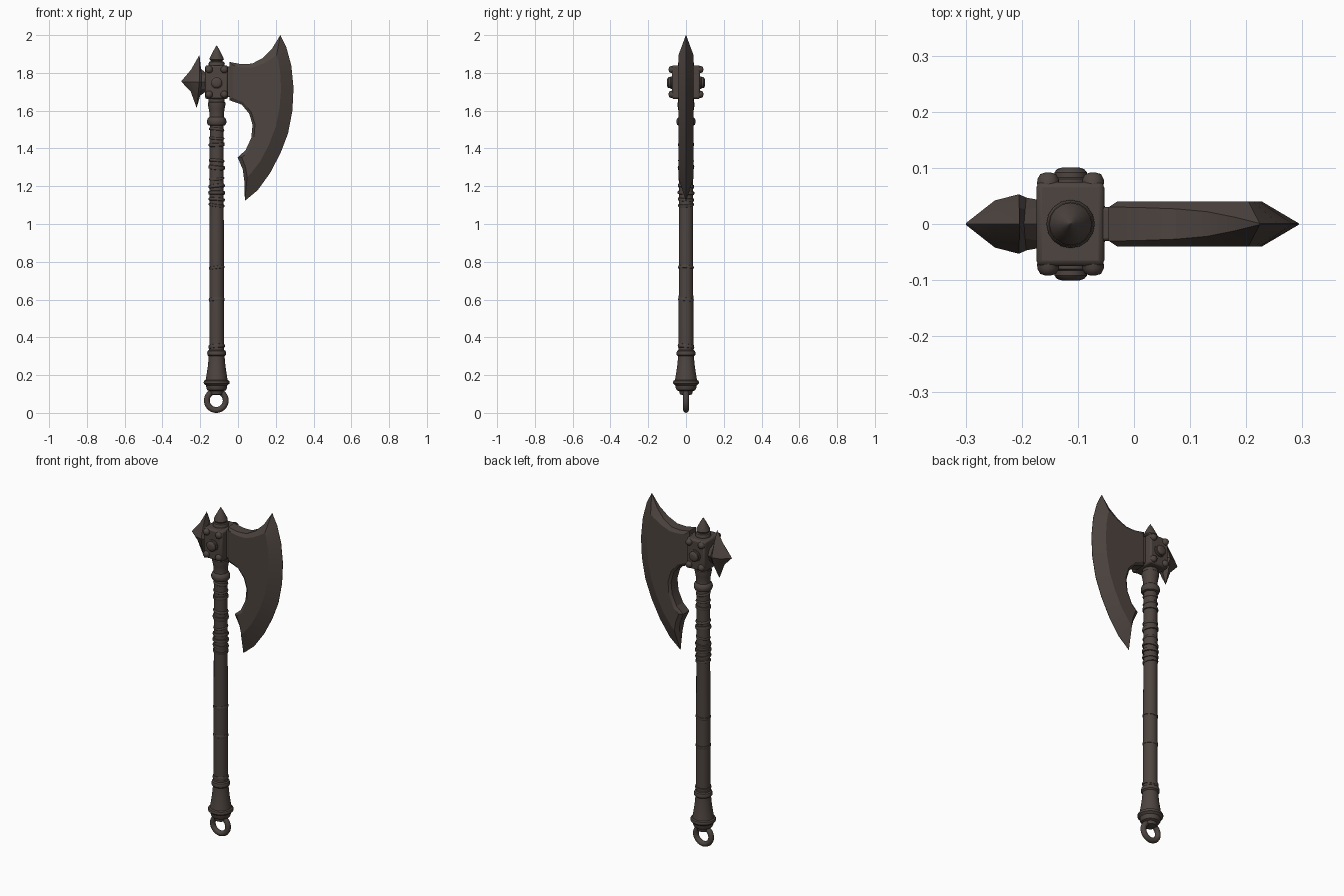
import bpy, bmesh, math, random
from mathutils import Matrix, Vector

random.seed(4)
CX = -0.113  # shaft axis

iron = bpy.data.materials.new("dark brown iron")
iron.diffuse_color = (0.075, 0.058, 0.050, 1)


def finish(name, bm, angle=35, bevel=0):
    bmesh.ops.recalc_face_normals(bm, faces=bm.faces)
    me = bpy.data.meshes.new(name)
    bm.to_mesh(me)
    bm.free()
    me.materials.append(iron)
    ob = bpy.data.objects.new(name, me)
    bpy.context.collection.objects.link(ob)
    if bevel:
        m = ob.modifiers.new("bevel", 'BEVEL')
        m.width, m.segments = bevel, 2
    bpy.ops.object.select_all(action='DESELECT')
    ob.select_set(True)
    bpy.context.view_layer.objects.active = ob
    bpy.ops.object.shade_smooth_by_angle(angle=math.radians(angle))
    return ob


def loft(bm, rings):
    """Skin a list of closed rings of points and cap both ends."""
    vs = [[bm.verts.new(p) for p in r] for r in rings]
    n = len(vs[0])
    for a, b in zip(vs, vs[1:]):
        for i in range(n):
            j = (i + 1) % n
            bm.faces.new((a[i], a[j], b[j], b[i]))
    bm.faces.new(vs[0])
    bm.faces.new(vs[-1])


def lathe(name, profile, sides=32, mat=None, angle=35):
    """Revolve (radius, height) pairs about the local z axis, then place."""
    mat = mat or Matrix.Translation((CX, 0, 0))
    bm = bmesh.new()
    loft(bm, [[mat @ Vector((r * math.cos(t), r * math.sin(t), z))
               for t in (2 * math.pi * k / sides for k in range(sides))]
              for r, z in profile])
    return finish(name, bm, angle)


def box(name, lo, hi, bevel):
    bm = bmesh.new()
    bmesh.ops.create_cube(bm, size=1)
    for v in bm.verts:
        v.co = [l + (c + 0.5) * (h - l) for c, l, h in zip(v.co, lo, hi)]
    return finish(name, bm, 40, bevel)


# hanging ring
bm = bmesh.new()
N, M = 36, 12
g = []
for i in range(N):
    a = 2 * math.pi * i / N
    g.append([bm.verts.new((CX - 0.002 + (0.050 + 0.0155 * math.cos(b)) * math.cos(a),
                            0.0155 * math.sin(b),
                            0.0655 + (0.050 + 0.0155 * math.cos(b)) * math.sin(a)))
              for b in (2 * math.pi * j / M for j in range(M))])
for i in range(N):
    for j in range(M):
        p, q, k = g[i], g[(i + 1) % N], (j + 1) % M
        bm.faces.new((p[j], p[k], q[k], q[j]))
finish("hanging_ring", bm)

# flared pommel
lathe("pommel", [(.018, .095), (.032, .098), (.036, .115), (.049, .120), (.054, .130),
                 (.056, .145), (.068, .155), (.069, .163), (.066, .170), (.058, .174),
                 (.053, .205), (.047, .245), (.043, .285), (.042, .300), (.049, .307),
                 (.050, .318), (.047, .328), (.040, .333), (.040, .345)])

# shaft
lathe("shaft", [(.039, .33), (.038, .8), (.037, 1.3), (.036, 1.67)])

# grip wraps: slightly tilted bands around the shaft
bands = [(.352, .024, .044), (.60, .022, .042), (.77, .020, .042), (1.10, .018, .043),
         (1.13, .020, .044), (1.165, .022, .045), (1.20, .022, .044), (1.24, .016, .041),
         (1.30, .026, .044), (1.335, .018, .042), (1.42, .022, .043), (1.455, .016, .041),
         (1.50, .018, .041)]
for i, (z, w, r) in enumerate(bands):
    tilt = Matrix.Rotation(random.uniform(-.16, .16), 4, 'Y') @ \
        Matrix.Rotation(random.uniform(-.12, .12), 4, 'X')
    lathe(f"grip_wrap_{i + 1}", [(.033, -w / 2), (r - .002, -w / 2 + .003), (r, 0),
                                 (r - .002, w / 2 - .003), (.033, w / 2)],
          24, Matrix.Translation((CX, 0, z)) @ tilt, 50)

# collar under the head
lathe("upper_collar", [(.036, 1.520), (.046, 1.524), (.051, 1.536), (.051, 1.548),
                       (.046, 1.560), (.039, 1.566), (.038, 1.585), (.042, 1.610),
                       (.046, 1.630), (.046, 1.642), (.042, 1.646), (.042, 1.665)])

# head block
box("head_block", (-.174, -.075, 1.662), (-.053, .075, 1.840), .010)

# studs and corner rivets on the front and back of the block
for side, s in (("front", -1), ("back", 1)):
    face = Matrix.Translation((CX, s * .070, 1.748)) @ Matrix.Rotation(-s * math.pi / 2, 4, 'X')
    lathe(f"{side}_stud", [(.034, 0), (.034, .010), (.029, .013), (.029, .022),
                           (.024, .028), (.014, .031), (.004, .031)], 24, face)
    for i, (dx, dz) in enumerate([(-.040, .070), (.040, .070), (-.040, -.062), (.040, -.062)]):
        m = Matrix.Translation((dx, 0, dz)) @ face
        lathe(f"{side}_rivet_{i + 1}", [(.020, 0), (.019, .010), (.014, .019), (.004, .022)],
              12, m, 50)

# top spike
lathe("top_spike", [(.042, 1.835), (.043, 1.850), (.039, 1.858), (.032, 1.861),
                    (.032, 1.866), (.038, 1.872), (.036, 1.880), (.022, 1.908),
                    (.010, 1.930), (.001, 1.945)], 16)

# blade neck
box("blade_neck", (-.065, -.030, 1.672), (-.030, .030, 1.835), .005)

# blade: outline (x, z), matching flat-face ridge (x, z), half thickness at the outline
blade = [
    (-.045, 1.655, -.030, 1.668, .030), (-.045, 1.858, -.030, 1.843, .030),
    (-.020, 1.853, -.016, 1.836, .030), (.020, 1.846, .022, 1.828, .029),
    (.075, 1.849, .078, 1.828, .027), (.130, 1.878, .135, 1.850, .022),
    (.180, 1.928, .180, 1.877, .012), (.224, 2.000, .204, 1.893, .001),
    (.256, 1.935, .213, 1.868, .001), (.282, 1.840, .223, 1.810, .001),
    (.294, 1.720, .228, 1.715, .001), (.288, 1.600, .220, 1.615, .001),
    (.265, 1.480, .200, 1.515, .001), (.225, 1.375, .166, 1.425, .001),
    (.170, 1.270, .120, 1.335, .001), (.105, 1.180, .070, 1.270, .001),
    (.036, 1.122, .048, 1.245, .001), (.035, 1.215, .046, 1.265, .012),
    (.025, 1.290, .040, 1.300, .022), (-.002, 1.353, .020, 1.354, .028),
    (.040, 1.390, .052, 1.378, .030), (.070, 1.455, .084, 1.452, .030),
    (.077, 1.525, .090, 1.527, .030), (.060, 1.583, .070, 1.592, .030),
    (.020, 1.632, .026, 1.645, .030)]
bm = bmesh.new()
loft(bm, [[(ix, -.040, iz) for x, z, ix, iz, t in blade],
          [(x, -t, z) for x, z, ix, iz, t in blade],
          [(x, t, z) for x, z, ix, iz, t in blade],
          [(ix, .040, iz) for x, z, ix, iz, t in blade]])
finish("axe_blade", bm, 22)

# back spike: diamond sections from the tip to the block, with swept-back horns
# each: tip/side x, half width, top (x, z), bottom (x, z)
sections = [(-.299, .002, -.299, 1.757, -.299, 1.753),
            (-.248, .042, -.248, 1.818, -.250, 1.700),
            (-.205, .053, -.204, 1.895, -.219, 1.615),
            (-.192, .047, -.196, 1.822, -.200, 1.680),
            (-.165, .042, -.165, 1.795, -.165, 1.705)]
bm = bmesh.new()
rings = []
for k, (sx, w, tx, tz, bx, bz) in enumerate(sections):
    f = .72 if k == 4 else .55  # how full the diagonal corners are
    mid = 1.752
    ring = [Vector((tx, 0, tz))]
    for s, ends in ((-1, ((tx, tz), (bx, bz))), (1, ((bx, bz), (tx, tz)))):
        corner = [Vector(((sx + ex) / 2, s * w * f, mid + (ez - mid) * f)) for ex, ez in ends]
        ring += [corner[0], Vector((sx, s * w, mid)), corner[1]]
        if s == -1:
            ring.append(Vector((bx, 0, bz)))
    rings.append(ring)
loft(bm, rings)
finish("back_spike", bm, 25)
